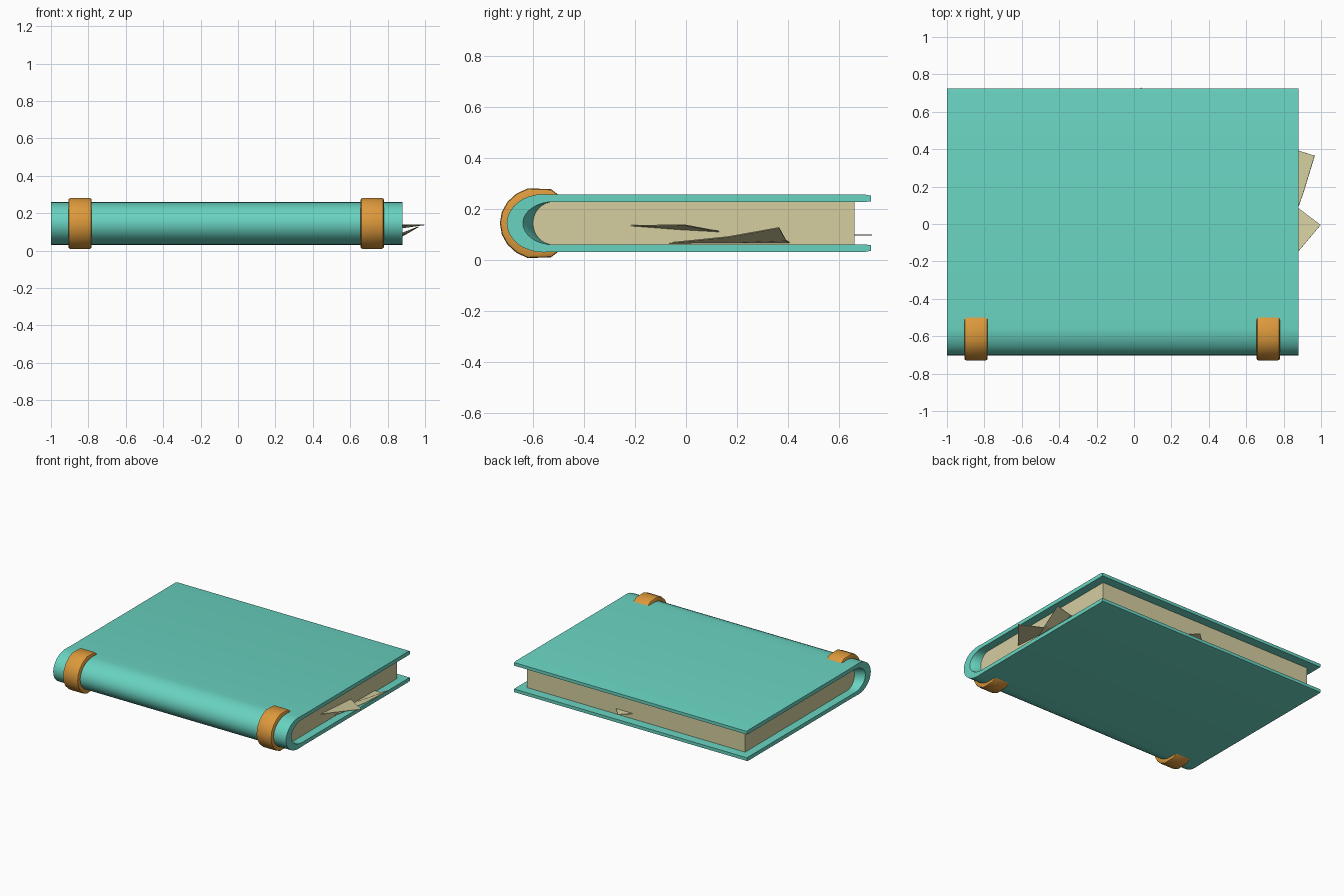
import bpy, bmesh, math

if "Cube" in bpy.data.objects:
    bpy.data.objects.remove(bpy.data.objects["Cube"])


def mat(name, rgb):
    m = bpy.data.materials.new(name)
    m.diffuse_color = (*rgb, 1)
    m.use_nodes = True
    m.node_tree.nodes["Principled BSDF"].inputs["Base Color"].default_value = m.diffuse_color
    return m


TEAL = mat("teal_cover", (0.14, 0.65, 0.53))
GOLD = mat("gold_band", (0.72, 0.32, 0.045))
PAPER = mat("cream_paper", (0.66, 0.62, 0.35))
MID = 0.145  # height of the book's middle


def make(name, verts, faces, material, angle=None):
    me = bpy.data.meshes.new(name)
    me.from_pydata(verts, [], faces)
    bm = bmesh.new()
    bm.from_mesh(me)
    bmesh.ops.recalc_face_normals(bm, faces=bm.faces)
    bm.to_mesh(me)
    bm.free()
    ob = bpy.data.objects.new(name, me)
    bpy.context.collection.objects.link(ob)
    me.materials.append(material)
    if angle:
        bpy.context.view_layer.objects.active = ob
        bpy.ops.object.select_all(action='DESELECT')
        ob.select_set(True)
        bpy.ops.object.shade_smooth_by_angle(angle=math.radians(angle))
    return ob


def arc(cy, ry, rz, n):
    """Half ellipse bulging to -y, from top to bottom."""
    return [(cy - ry * math.sin(math.pi * i / n), MID + rz * math.cos(math.pi * i / n))
            for i in range(n + 1)]


def shell(name, sections, material, angle, closed=False):
    """Loft of (x, outer points, inner points) sections; the ends are capped with quads."""
    n = len(sections[0][1])
    verts, faces = [], []
    for x, outer, inner in sections:
        verts += [(x, y, z) for y, z in outer + inner[::-1]]
    m = 2 * n
    for s in range(len(sections) - 1):
        for i in range(m):
            j = (i + 1) % m
            faces.append((s * m + i, s * m + j, (s + 1) * m + j, (s + 1) * m + i))
    for s in (0, len(sections) - 1):
        for i in range(n - 1):
            faces.append((s * m + i, s * m + i + 1, s * m + m - 2 - i, s * m + m - 1 - i))
    return make(name, verts, faces, material, angle)


# Cover: two boards joined by a thick rounded spine, hollowed towards its ends
N = 16
def cover_section(x, depth):
    outer = [(0.725, 0.253), (0.705, 0.257), (-0.50, 0.257)] + arc(-0.56, 0.143, 0.114, N) + \
            [(-0.50, 0.033), (0.705, 0.033), (0.725, 0.037)]
    inner = [(0.725, 0.230), (0.705, 0.229), (-0.49, 0.229)] + arc(-0.52, depth, 0.084, N) + \
            [(-0.49, 0.061), (0.705, 0.061), (0.725, 0.060)]
    return x, outer, inner


shell("cover", [cover_section(-1.0, 0.12), cover_section(-0.94, 0.08),
                cover_section(0.82, 0.08), cover_section(0.88, 0.12)], TEAL, 35)

# Page block with a rounded back
prof = [(0.66, 0.231)] + arc(-0.52, 0.083, 0.086, N) + [(0.66, 0.059)]
k = len(prof)
verts = [(x, y, z) for x in (-0.94, 0.82) for y, z in prof]
faces = [tuple(range(k)), tuple(range(2 * k - 1, k - 1, -1))]
faces += [(i, (i + 1) % k, k + (i + 1) % k, k + i) for i in range(k)]
make("pages", verts, faces, PAPER, 35)

# Two bands wrapped around the spine, with softened rims
def band_section(x, inset):
    outer = [(-0.497, 0.254 - inset)] + arc(-0.572, 0.158 - inset, 0.1435 - inset, 10)
    outer[1] = (-0.53, 0.279 - inset)
    outer[-1] = (-0.53, 2 * MID - 0.279 + inset)
    outer += [(-0.497, 2 * MID - 0.254 + inset)]
    inner = [(-0.497, 0.240)] + arc(-0.54, 0.15, 0.105, 10) + [(-0.497, 2 * MID - 0.240)]
    return x, outer, inner


for name, x0, x1 in (("left_band", -0.907, -0.782), ("right_band", 0.655, 0.78)):
    shell(name, [band_section(x0, 0.010), band_section(x0 + 0.004, 0.003),
                 band_section(x0 + 0.014, 0), band_section(x1 - 0.014, 0),
                 band_section(x1 - 0.004, 0.003), band_section(x1, 0.010)], GOLD, 40)

# Loose, creased page corners sticking out of the block
def sheet(name, verts, faces):
    ob = make(name, verts, faces, PAPER)
    mod = ob.modifiers.new("thickness", 'SOLIDIFY')
    mod.thickness = 0.004
    mod.offset = 0


sheet("loose_sheet_front",
      [(0.80, -0.24, 0.136), (0.998, -0.005, 0.138), (0.80, 0.145, 0.110), (0.82, -0.03, 0.122)],
      [(0, 1, 3), (3, 1, 2)])
sheet("loose_sheet_rear",
      [(0.80, -0.13, 0.062), (0.905, 0.165, 0.092), (0.966, 0.365, 0.128),
       (0.88, 0.392, 0.078), (0.80, 0.410, 0.066), (0.82, 0.18, 0.070)],
      [(0, 1, 5), (5, 1, 2, 3), (5, 3, 4)])
sheet("loose_sheet_edge",
      [(-0.05, 0.64, 0.098), (0.04, 0.73, 0.098), (0.12, 0.64, 0.098)], [(0, 1, 2)])
